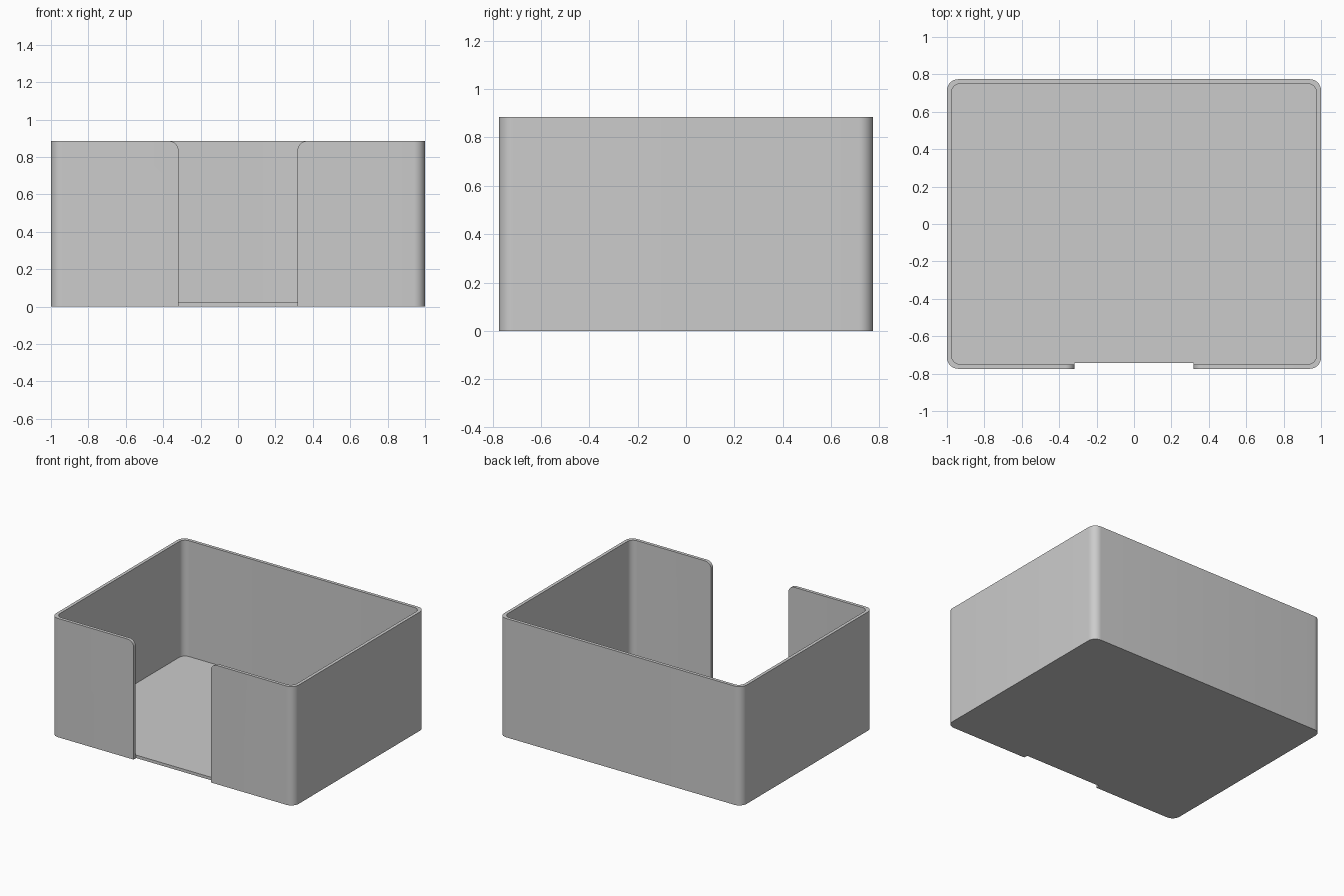
import bpy
import bmesh
from math import cos, sin, pi, radians

if "Cube" in bpy.data.objects:
    bpy.data.objects.remove(bpy.data.objects["Cube"], do_unlink=True)

HALF_X, HALF_Y, HEIGHT = 1.0, 0.774, 0.885
WALL, FLOOR, RADIUS = 0.024, 0.022, 0.06
NOTCH, FILLET, STEPS = 0.318, 0.05, 10

# Plain grey plastic
grey = bpy.data.materials.new("grey_plastic")
grey.use_nodes = True
colour = (0.6, 0.6, 0.6, 1)
grey.diffuse_color = colour
grey.node_tree.nodes["Principled BSDF"].inputs["Base Color"].default_value = colour


def arc(cx, cy, r, start, end):
    angles = [radians(start + (end - start) * i / STEPS) for i in range(STEPS + 1)]
    return [(cx + r * cos(a), cy + r * sin(a)) for a in angles]


def rounded_rect(hx, hy, r):
    corners = [(1, 1, 0), (-1, 1, 90), (-1, -1, 180), (1, -1, 270)]
    return [p for sx, sy, a in corners
            for p in arc(sx * (hx - r), sy * (hy - r), r, a, a + 90)]


def mesh_object(name, bm):
    bmesh.ops.recalc_face_normals(bm, faces=bm.faces)
    mesh = bpy.data.meshes.new(name)
    bm.to_mesh(mesh)
    bm.free()
    mesh.materials.append(grey)
    obj = bpy.data.objects.new(name, mesh)
    bpy.context.collection.objects.link(obj)
    return obj


# Tray shell: outer and inner rounded outlines joined by rim, walls and floor
bm = bmesh.new()
outer = rounded_rect(HALF_X, HALF_Y, RADIUS)
inner = rounded_rect(HALF_X - WALL, HALF_Y - WALL, RADIUS - WALL / 2)
rings = [[bm.verts.new((x, y, z)) for x, y in outline]
         for outline, z in ((outer, 0), (outer, HEIGHT), (inner, HEIGHT), (inner, FLOOR))]
for low, high in zip(rings, rings[1:]):
    for i in range(len(low)):
        j = (i + 1) % len(low)
        bm.faces.new((low[i], low[j], high[j], high[i]))
bm.faces.new(rings[0])
bm.faces.new(rings[-1])
tray = mesh_object("tray", bm)

# Cutter for the front opening, flaring out in round shoulders at the rim
right_side = [(NOTCH, -0.1)] + arc(NOTCH + FILLET, HEIGHT - FILLET, FILLET, 180, 90)
right_side += [(NOTCH + FILLET, HEIGHT + 0.1)]
profile = right_side + [(-x, z) for x, z in reversed(right_side)]
bm = bmesh.new()
face = bm.faces.new([bm.verts.new((x, -HALF_Y - 0.1, z)) for x, z in profile])
depth = 0.1 + WALL + 0.006
new = bmesh.ops.extrude_face_region(bm, geom=[face])["geom"]
bmesh.ops.translate(bm, vec=(0, depth, 0),
                    verts=[v for v in new if isinstance(v, bmesh.types.BMVert)])
cutter = mesh_object("opening_cutter", bm)
cutter.hide_render = True

# Cut the opening, then drop the cutter
cut = tray.modifiers.new("front_opening", 'BOOLEAN')
cut.operation = 'DIFFERENCE'
cut.solver = 'EXACT'
cut.object = cutter
bpy.ops.object.select_all(action='DESELECT')
tray.select_set(True)
bpy.context.view_layer.objects.active = tray
bpy.ops.object.modifier_apply(modifier=cut.name)
bpy.data.objects.remove(cutter, do_unlink=True)

# Smooth round corners, crisp edges
bpy.ops.object.shade_smooth_by_angle(angle=radians(30))
